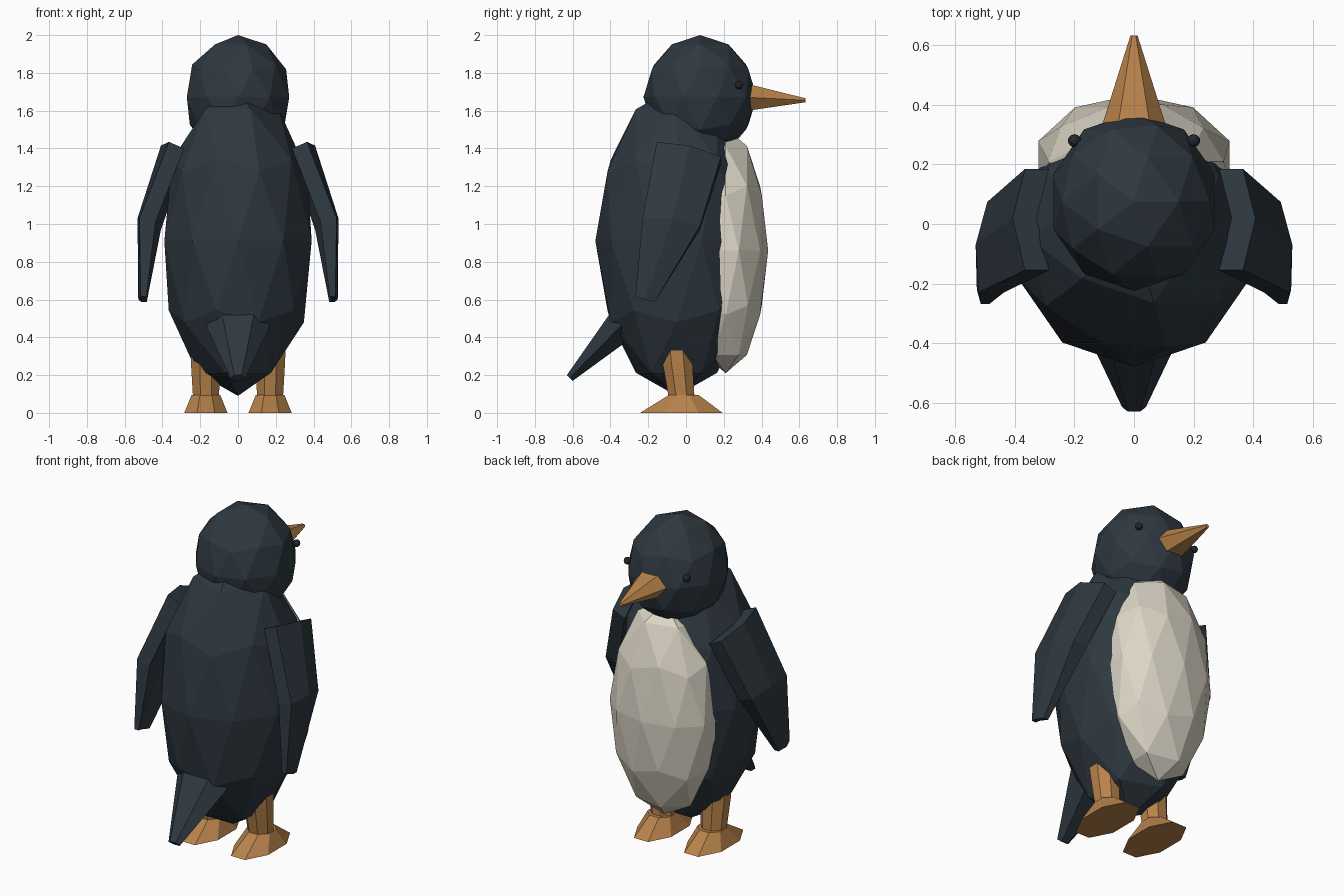
import bpy, bmesh, math
from mathutils import Vector

if "Cube" in bpy.data.objects:
    bpy.data.objects.remove(bpy.data.objects["Cube"])


def material(name, rgb):
    m = bpy.data.materials.new(name)
    m.diffuse_color = (*rgb, 1)
    m.use_nodes = True
    m.node_tree.nodes["Principled BSDF"].inputs["Base Color"].default_value = m.diffuse_color
    return m


SLATE = material("slate feathers", (0.028, 0.040, 0.052))
CREAM = material("cream belly", (0.72, 0.67, 0.57))
ORANGE = material("orange skin", (0.48, 0.225, 0.07))
BLACK = material("eye black", (0.018, 0.022, 0.03))


def finish(bm, name, mat):
    bmesh.ops.recalc_face_normals(bm, faces=bm.faces)
    me = bpy.data.meshes.new(name)
    bm.to_mesh(me)
    bm.free()
    me.materials.append(mat)
    ob = bpy.data.objects.new(name, me)
    bpy.context.collection.objects.link(ob)
    return ob


def blob(name, centre, radii, mat):
    """Faceted ellipsoid."""
    bm = bmesh.new()
    bmesh.ops.create_icosphere(bm, subdivisions=2, radius=1)
    bmesh.ops.scale(bm, vec=radii, verts=bm.verts)
    bmesh.ops.translate(bm, vec=centre, verts=bm.verts)
    return finish(bm, name, mat)


def loft(name, rings, mat):
    """Skin closed rings of equal length and cap both ends."""
    bm = bmesh.new()
    loops = [[bm.verts.new(p) for p in ring] for ring in rings]
    n = len(loops[0])
    for a, b in zip(loops, loops[1:]):
        for i in range(n):
            j = (i + 1) % n
            bm.faces.new((a[i], a[j], b[j], b[i]))
    bm.faces.new(loops[0])
    bm.faces.new(loops[-1])
    return finish(bm, name, mat)


def ring(centre, u, v, sides, turn=0.0):
    """Ellipse of points with half axes u and v."""
    c, u, v = Vector(centre), Vector(u), Vector(v)
    angles = [2 * math.pi * (i + turn) / sides for i in range(sides)]
    return [c + u * math.cos(a) + v * math.sin(a) for a in angles]


# Torso, belly and head
blob("body", (0, -0.05, 0.91), (0.41, 0.43, 0.82), SLATE)
blob("belly", (0, 0.21, 0.86), (0.337, 0.225, 0.65), CREAM)
blob("head", (0, 0.075, 1.672), (0.285, 0.30, 0.328), SLATE)

# Beak: tapered six-sided cone
loft("beak", [ring((0, 0.30, 1.672), (0.117, 0, 0), (0, 0, 0.088), 6),
              ring((0, 0.633, 1.655), (0.012, 0, 0), (0, 0, 0.012), 6)], ORANGE)

# Tail: flattened six-sided taper pointing down and back
tip = Vector((0, -0.615, 0.185))
along = Vector((0, 0.70, 0.714))
loft("tail", [ring(tip + along * d, (w, 0, 0), (0, -0.714 * h, 0.70 * h), 6)
              for d, w, h in ((0.0, 0.04, 0.025), (0.39, 0.17, 0.10))], SLATE)

# Wing rows, each with back, middle and front (x, y, z) on the outer side,
# then the offset to the inner side
WING = [
    ([(0.366, -0.155, 1.435), (0.408, 0.02, 1.415), (0.366, 0.185, 1.355)],
     (-0.08, 0, -0.035)),
    ([(0.522, -0.23, 1.03), (0.532, -0.07, 1.03), (0.493, 0.074, 0.99)],
     (-0.085, 0, -0.02)),
    ([(0.515, -0.268, 0.615), (0.528, -0.22, 0.60), (0.513, -0.165, 0.588)],
     (-0.03, 0, 0)),
]

for side, s in (("left", -1), ("right", 1)):
    rows = []
    for outer, offset in WING:
        outer = [Vector(p) for p in outer]
        inner = [p + Vector(offset) for p in reversed(outer)]
        rows.append([Vector((p.x * s, p.y, p.z)) for p in outer + inner])
    loft(side + "_wing", rows, SLATE)

    # Eye
    blob(side + "_eye", (0.2 * s, 0.28, 1.735), (0.022, 0.022, 0.022), BLACK)

    # Leg and flared foot
    x = 0.17 * s
    loft(side + "_leg", [ring((x, y, z), (r, 0, 0), (0, r, 0), 8, 0.5)
                         for y, z, r in ((-0.02, 0.05, 0.072),
                                         (-0.045, 0.27, 0.086),
                                         (-0.055, 0.40, 0.09))], ORANGE)
    loft(side + "_foot", [ring((x, y, z), (rx, 0, 0), (0, ry, 0), 8, 0.5)
                          for y, z, rx, ry in ((-0.025, 0, 0.124, 0.236),
                                               (-0.012, 0.095, 0.082, 0.085))], ORANGE)
